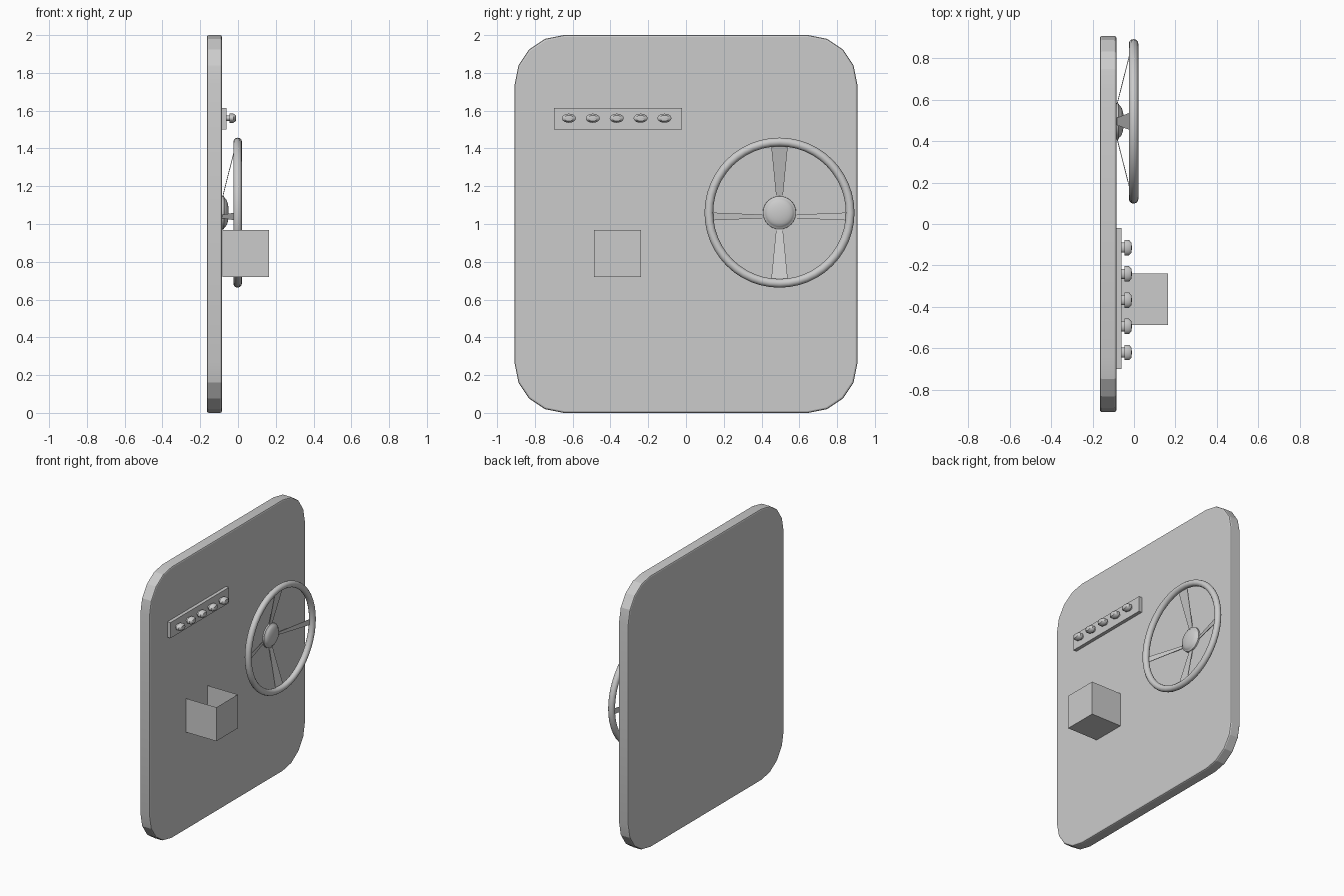
import bpy, bmesh, math
from mathutils import Vector, Matrix

if "Cube" in bpy.data.objects:
    bpy.data.objects.remove(bpy.data.objects["Cube"])

grey = bpy.data.materials.new("plain grey")
grey.diffuse_color = (0.6, 0.6, 0.6, 1)
grey.use_nodes = True
grey.node_tree.nodes["Principled BSDF"].inputs["Base Color"].default_value = grey.diffuse_color
HUB = Vector((-0.085, 0.495, 1.06))


def finish(name, bm, smooth=None):
    """Turn a bmesh into a named grey object."""
    mesh = bpy.data.meshes.new(name)
    bm.to_mesh(mesh)
    bm.free()
    mesh.materials.append(grey)
    obj = bpy.data.objects.new(name, mesh)
    bpy.context.collection.objects.link(obj)
    if smooth:
        bpy.ops.object.select_all(action='DESELECT')
        obj.select_set(True)
        bpy.context.view_layer.objects.active = obj
        bpy.ops.object.shade_smooth_by_angle(angle=math.radians(smooth))
    return obj


def box(name, lo, hi):
    lo, hi = Vector(lo), Vector(hi)
    bm = bmesh.new()
    bmesh.ops.create_cube(bm, size=1, matrix=Matrix.Translation((lo + hi) / 2)
                          @ Matrix.Diagonal((*(hi - lo), 1)))
    return finish(name, bm)


def lathe(name, profile, centre, steps, smooth=40, scale_z=1):
    """Spin (x, radius) points about an axis parallel to x."""
    bm = bmesh.new()
    vs = [bm.verts.new((x, r, 0)) for x, r in profile]
    edges = [bm.edges.new(p) for p in zip(vs, vs[1:])]
    bmesh.ops.spin(bm, geom=vs + edges, axis=(1, 0, 0), cent=(0, 0, 0),
                   angle=math.tau, steps=steps, use_duplicate=False)
    bmesh.ops.remove_doubles(bm, verts=bm.verts, dist=1e-5)
    bmesh.ops.recalc_face_normals(bm, faces=bm.faces)
    bm.transform(Matrix.Translation(centre) @ Matrix.Diagonal((1, 1, scale_z, 1)))
    return finish(name, bm, smooth)


# Panel: upright slab with four-segment rounded corners and softened rims
R, HALF = 0.26, 0.907
bm = bmesh.new()
ring = []
for q, (cy, cz) in enumerate([(1, 1), (-1, 1), (-1, -1), (1, -1)]):
    for k in range(5):
        a = (q + k / 4) * math.pi / 2
        ring.append(bm.verts.new((-0.165, cy * (HALF - R) + R * math.cos(a),
                                  1 + cz * (1 - R) + R * math.sin(a))))
face = bm.faces.new(ring)
new = bmesh.ops.extrude_face_region(bm, geom=[face])["geom"]
bmesh.ops.translate(bm, verts=[v for v in new if isinstance(v, bmesh.types.BMVert)],
                    vec=(0.08, 0, 0))
bmesh.ops.recalc_face_normals(bm, faces=bm.faces)
rims = [e for e in bm.edges if abs(e.verts[0].co.x - e.verts[1].co.x) < 1e-5]
bmesh.ops.bevel(bm, geom=rims, offset=0.01, segments=2, profile=0.5, affect='EDGES')
finish("panel", bm, 20)

# Switch strip with five oval knobs
box("switch_strip", (-0.09, -0.70, 1.50), (-0.06, -0.02, 1.615))
knob = [(-0.062, 0.024), (-0.046, 0.024), (-0.046, 0.037), (-0.024, 0.037),
        (-0.012, 0.024), (-0.010, 0.0)]
for i in range(5):
    lathe(f"knob_{i + 1}", knob, (0, -0.62 + i * 0.1265, 1.56), 20, scale_z=0.65)

# Tray: thin-walled box, open at the top and against the panel
bm = bmesh.new()
bmesh.ops.create_cube(bm, size=1, matrix=Matrix.Translation((0.0415, -0.3625, 0.845))
                      @ Matrix.Diagonal((0.247, 0.249, 0.249, 1)))
bm.normal_update()
bmesh.ops.delete(bm, geom=[f for f in bm.faces if f.normal.z > 0.9 or f.normal.x < -0.9],
                 context='FACES_ONLY')
finish("tray", bm)

# Wheel rim
bpy.ops.mesh.primitive_torus_add(major_radius=0.374, minor_radius=0.023,
                                 major_segments=48, minor_segments=12,
                                 location=(-0.002, HUB.y, HUB.z),
                                 rotation=(0, math.pi / 2, 0))
rim = bpy.context.object
rim.name = "wheel_rim"
rim.data.materials.append(grey)
bpy.ops.object.shade_smooth()

# Hub: shallow dome with a collar
dome = [(0.0, 0.088), (0.010, 0.087), (0.014, 0.078)]
dome += [(0.014 + 0.022 * math.sin(a), 0.076 * math.cos(a))
         for a in (k * math.pi / 12 for k in range(1, 6))] + [(0.036, 0)]
lathe("wheel_hub", dome, HUB, 32, 50)

# Spokes: thin blades that widen and rise from the hub to the rim
for i, name in enumerate(["right", "top", "left", "bottom"]):
    upright = i % 2
    w0, w1 = (0.016, 0.045) if upright else (0.009, 0.021)
    shift = 0 if upright else -0.02
    a = i * math.pi / 2
    out = Vector((0, math.cos(a), math.sin(a)))
    side = Vector((0, 0, 1)) if not upright else Vector((0, 1, 0))
    bm = bmesh.new()
    layers = []
    for t in (-0.002, 0.002):
        pts = [(0.07, 0.0, -w0), (0.07, 0.0, w0), (0.365, 0.075, w1), (0.365, 0.075, -w1)]
        layers.append([bm.verts.new(HUB + out * r + side * (w + shift) + Vector((x + t, 0, 0)))
                       for r, x, w in pts])
    lower, upper = layers
    bm.faces.new(lower)
    bm.faces.new(upper)
    for k in range(4):
        n = (k + 1) % 4
        bm.faces.new((lower[k], lower[n], upper[n], upper[k]))
    bmesh.ops.recalc_face_normals(bm, faces=bm.faces)
    finish(f"{name}_spoke", bm)
